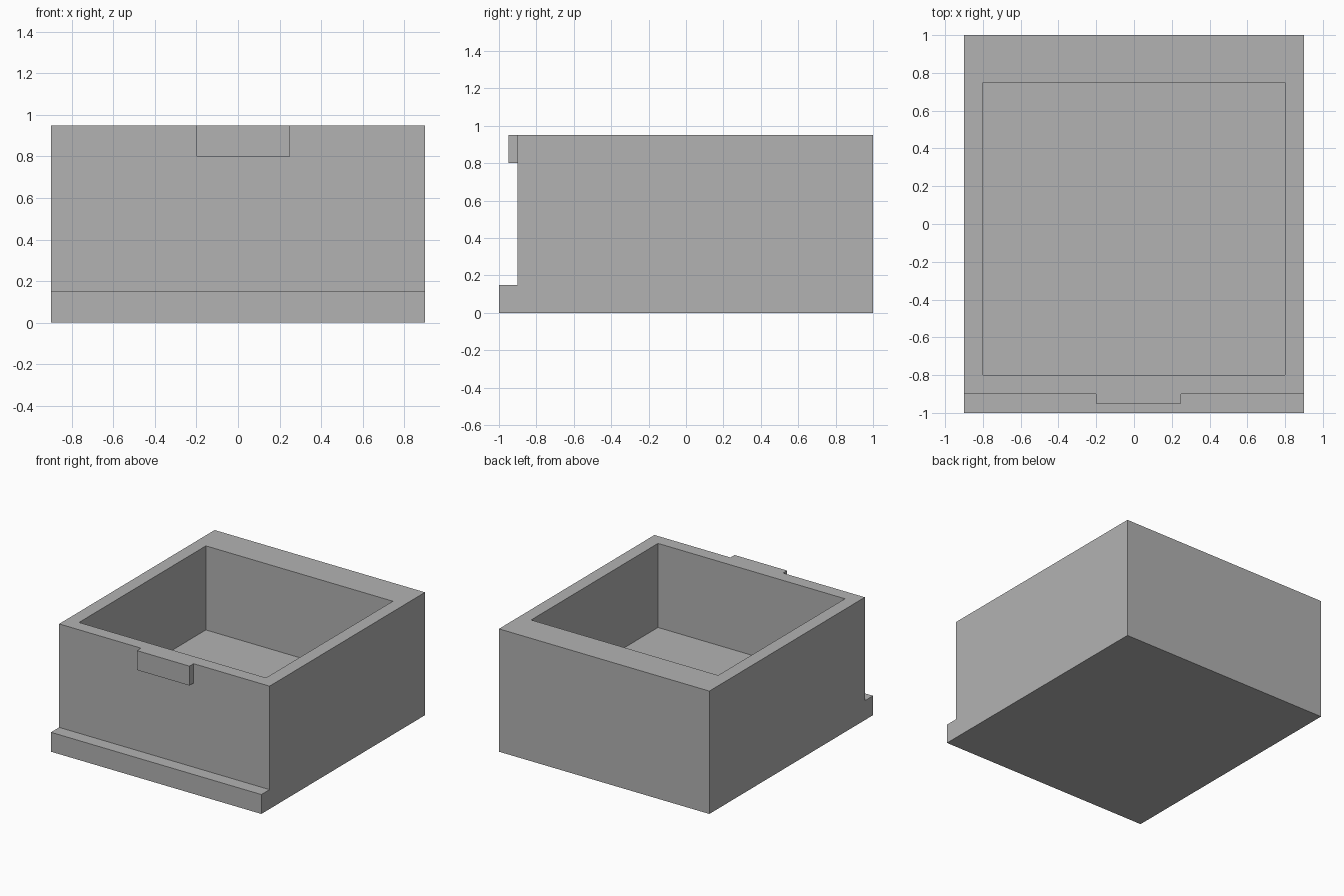
import bpy
import bmesh

if "Cube" in bpy.data.objects:
    bpy.data.objects.remove(bpy.data.objects["Cube"], do_unlink=True)

# Single matte grey
grey = bpy.data.materials.new("plain_grey")
grey.use_nodes = True
colour = (0.448, 0.448, 0.448, 1)
grey.diffuse_color = colour
grey.node_tree.nodes["Principled BSDF"].inputs["Base Color"].default_value = colour


def extrude_profile(name, profile, x0, x1):
    """Extrude a closed (y, z) side profile from x0 to x1."""
    bm = bmesh.new()
    face = bm.faces.new([bm.verts.new((x0, y, z)) for y, z in profile])
    result = bmesh.ops.extrude_face_region(bm, geom=[face])
    moved = [v for v in result["geom"] if isinstance(v, bmesh.types.BMVert)]
    bmesh.ops.translate(bm, verts=moved, vec=(x1 - x0, 0, 0))
    bmesh.ops.recalc_face_normals(bm, faces=bm.faces)
    mesh = bpy.data.meshes.new(name)
    bm.to_mesh(mesh)
    bm.free()
    mesh.materials.append(grey)
    obj = bpy.data.objects.new(name, mesh)
    bpy.context.collection.objects.link(obj)
    return obj


def box_profile(y0, y1, z0, z1):
    return [(y0, z0), (y1, z0), (y1, z1), (y0, z1)]


def boolean(target, tool, operation):
    mod = target.modifiers.new(tool.name, "BOOLEAN")
    mod.operation = operation
    mod.solver = "EXACT"
    mod.object = tool
    bpy.context.view_layer.objects.active = target
    bpy.ops.object.modifier_apply(modifier=mod.name)
    bpy.data.objects.remove(tool, do_unlink=True)


# Box body with a low step along the front
body_side = [(-1, 0), (1, 0), (1, 0.95), (-0.9, 0.95), (-0.9, 0.15), (-1, 0.15)]
box = extrude_profile("open_box", body_side, -0.9, 0.9)

# Slightly off-centre tab, flush with the rim and rooted in the front wall
tab = extrude_profile("front_tab", box_profile(-0.95, -0.85, 0.8, 0.95), -0.2, 0.25)
boolean(box, tab, "UNION")

# Open cavity, with a thicker back wall
cavity = extrude_profile("cavity", box_profile(-0.8, 0.75, 0.3, 1.2), -0.8, 0.8)
boolean(box, cavity, "DIFFERENCE")
